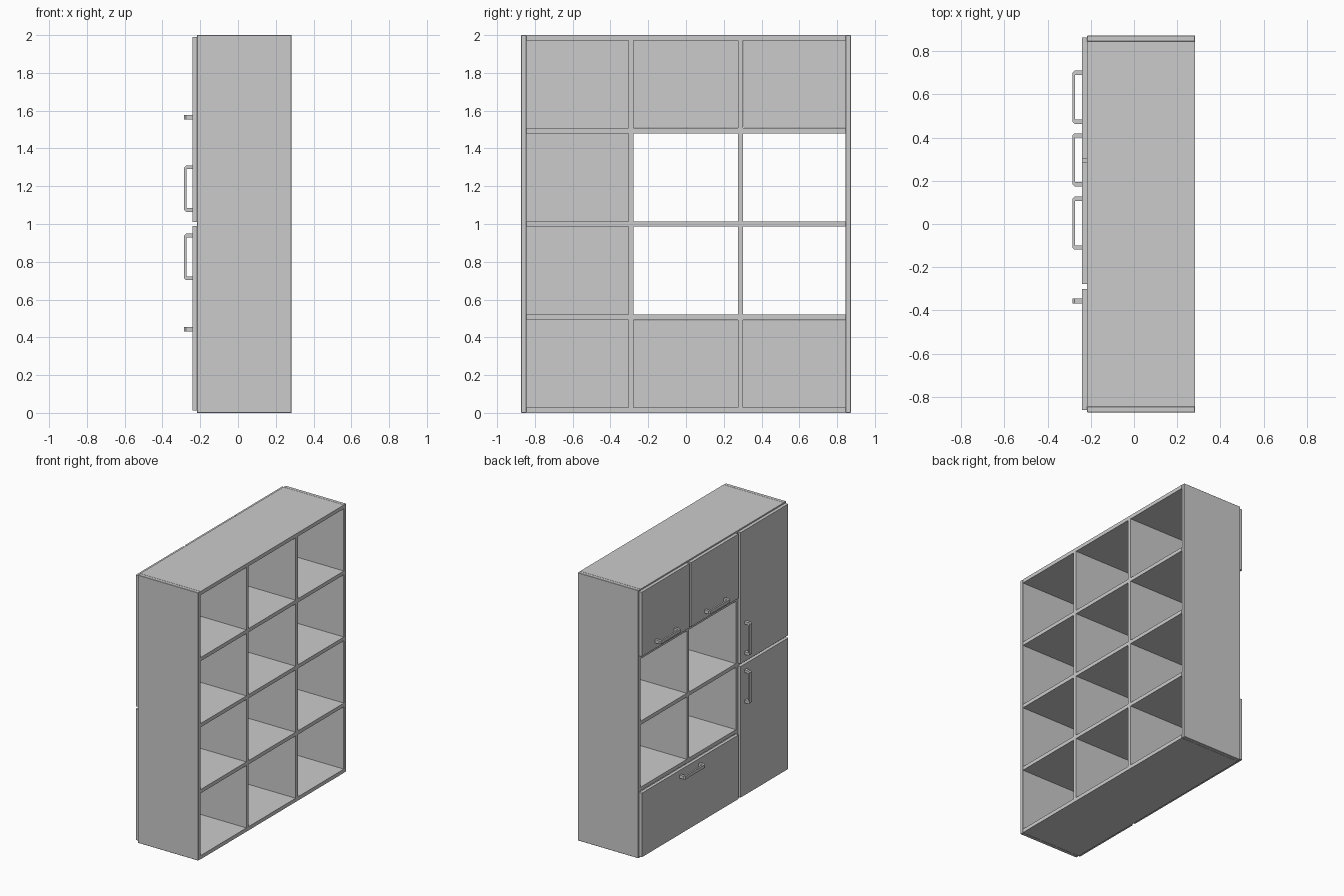
import bpy
import bmesh
from mathutils import Matrix, Vector

cube = bpy.data.objects.get("Cube")
if cube:
    bpy.data.objects.remove(cube, do_unlink=True)

grey = bpy.data.materials.new("plain_grey")
grey.use_nodes = True
colour = (0.6, 0.6, 0.6, 1)
grey.diffuse_color = colour
grey.node_tree.nodes["Principled BSDF"].inputs["Base Color"].default_value = colour

BACK, FRONT, DOOR = 0.283, -0.217, -0.241   # depth planes of carcass and doors
HALF, T = 0.873, 0.028                      # half width, board thickness


def finish(name, bm):
    bmesh.ops.recalc_face_normals(bm, faces=bm.faces)
    mesh = bpy.data.meshes.new(name)
    bm.to_mesh(mesh)
    bm.free()
    mesh.materials.append(grey)
    obj = bpy.data.objects.new(name, mesh)
    bpy.context.collection.objects.link(obj)
    return obj


def board(name, x, y, z, bevel=0):
    """Box spanning the given (low, high) ranges."""
    lo, hi = Vector((x[0], y[0], z[0])), Vector((x[1], y[1], z[1]))
    bm = bmesh.new()
    place = Matrix.Translation((lo + hi) / 2) @ Matrix.Diagonal((*(hi - lo), 1))
    bmesh.ops.create_cube(bm, size=1, matrix=place)
    obj = finish(name, bm)
    if bevel:
        mod = obj.modifiers.new("edge", "BEVEL")
        mod.width, mod.segments = bevel, 1
    return obj


def handle(name, y, z, vertical):
    """Flat bow handle: chamfered U profile extruded to a strip."""
    half, reach, leg, bar, cut, wide = 0.123, 0.044, 0.02, 0.012, 0.01, 0.024
    side = [(half, 0), (half, reach - cut), (half - cut, reach)]
    inner = [(half - leg, 0), (half - leg, reach - bar)]
    outline = side + [(-a, d) for a, d in reversed(side)]
    outline += [(-a, d) for a, d in inner] + list(reversed(inner))
    bm = bmesh.new()
    verts = []
    for along, out in outline:
        across = -wide / 2
        dy, dz = (across, along) if vertical else (along, across)
        verts.append(bm.verts.new((DOOR - out, y + dy, z + dz)))
    face = bm.faces.new(verts)
    new = bmesh.ops.extrude_face_region(bm, geom=[face])["geom"]
    push = Vector((0, wide, 0)) if vertical else Vector((0, 0, wide))
    bmesh.ops.translate(bm, vec=push, verts=[v for v in new if isinstance(v, bmesh.types.BMVert)])
    finish(name, bm)


# Carcass sides
for name, s in (("left_end", 1), ("right_end", -1)):
    board(f"{name}_panel", (FRONT, BACK), sorted((s * HALF, s * (HALF - T))), (0, 2), 0.002)

# Horizontal shelves, evenly stacked from bottom to top
shelf_z = [i * (2 - T) / 4 for i in range(5)]
for i, z in enumerate(shelf_z):
    board(f"shelf_{i}", (FRONT, BACK), (T - HALF, HALF - T), (z, z + T))

# Upright dividers between each pair of shelves
for i in range(4):
    for side, y in (("right", -0.292), ("left", 0.288)):
        board(f"{side}_divider_{i}", (FRONT, BACK), (y - 0.013, y + 0.013),
              (shelf_z[i] + T, shelf_z[i + 1]))

# Doors and drawer front
fronts = {
    "tall_door_lower": ((-0.862, -0.301), (0.012, 0.99)),
    "tall_door_upper": ((-0.862, -0.301), (1.01, 1.99)),
    "small_door_inner": ((-0.277, 0.284), (1.51, 1.99)),
    "small_door_outer": ((0.304, 0.865), (1.51, 1.99)),
    "drawer_front": ((-0.277, 0.865), (0.012, 0.49)),
}
for name, (y, z) in fronts.items():
    board(name, (DOOR, FRONT), y, z)

# Handles
handle("tall_handle_lower", -0.357, 0.826, True)
handle("tall_handle_upper", -0.357, 1.187, True)
handle("small_handle_inner", 0.004, 1.565, False)
handle("small_handle_outer", 0.587, 1.565, False)
handle("drawer_handle", 0.297, 0.444, False)
